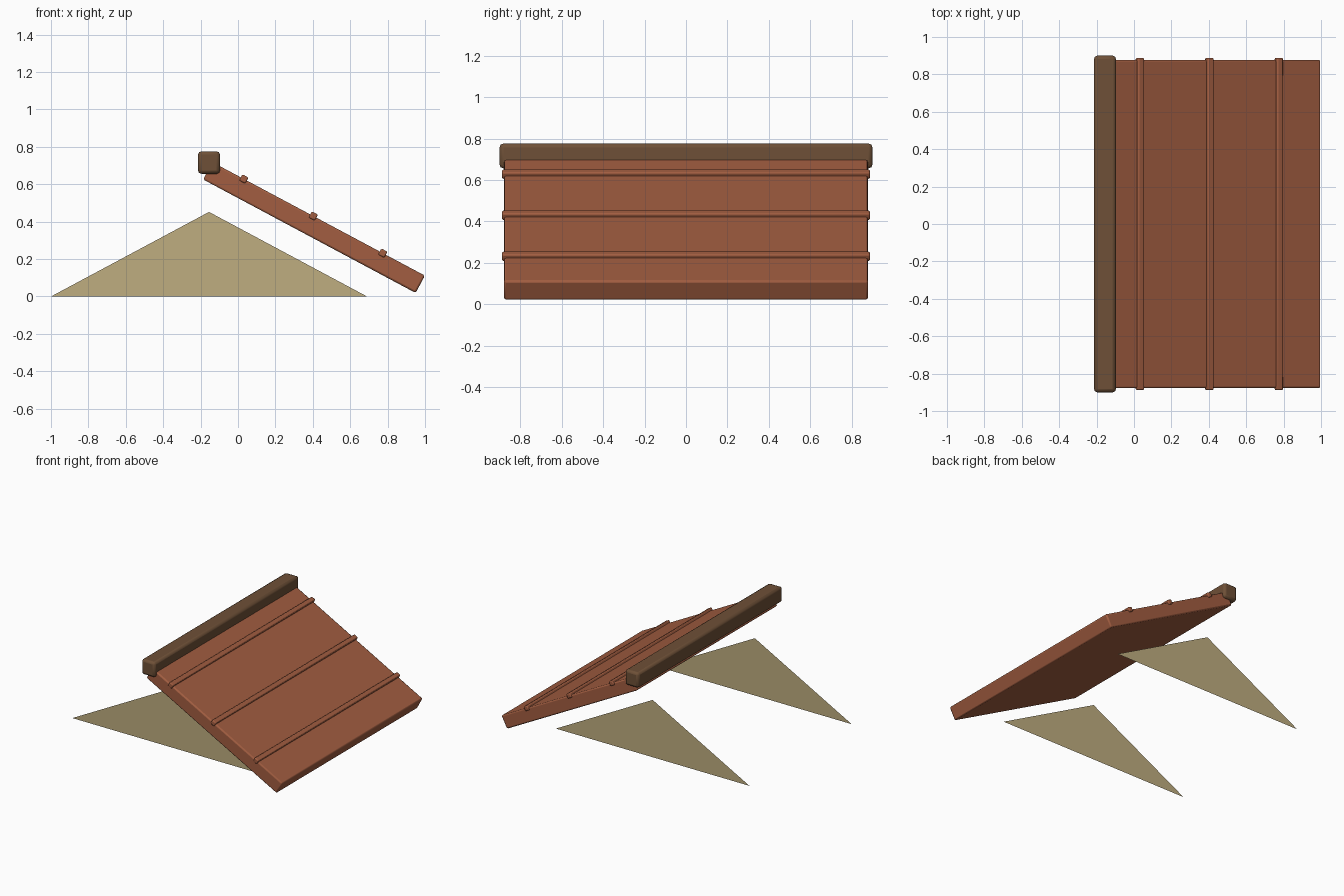
import bpy
import math
from mathutils import Vector

cube = bpy.data.objects.get("Cube")
if cube:
    bpy.data.objects.remove(cube, do_unlink=True)


def material(name, rgb):
    m = bpy.data.materials.new(name)
    m.use_nodes = True
    m.diffuse_color = (*rgb, 1)
    m.node_tree.nodes["Principled BSDF"].inputs["Base Color"].default_value = (*rgb, 1)
    return m


TILE = material("terracotta", (0.36, 0.11, 0.052))
WOOD = material("dark wood", (0.156, 0.08, 0.038))
PLASTER = material("straw plaster", (0.52, 0.42, 0.216))

PITCH = math.radians(28.1)
DOWN = Vector((math.cos(PITCH), 0, -math.sin(PITCH)))   # down the roof slope
OUT = Vector((math.sin(PITCH), 0, math.cos(PITCH)))     # away from the roof surface


def block(name, size, centre, mat, bevel, pitch=0.0):
    """Box with rounded edges, tilted about y."""
    bpy.ops.mesh.primitive_cube_add(size=1, location=centre, rotation=(0, pitch, 0))
    ob = bpy.context.object
    ob.name = name
    ob.scale = size
    bpy.ops.object.transform_apply(location=False, rotation=False, scale=True)
    ob.data.materials.append(mat)
    mod = ob.modifiers.new("rounded_edges", "BEVEL")
    mod.width = bevel
    mod.segments = 2
    bpy.ops.object.shade_smooth_by_angle(angle=math.radians(30))
    return ob


# Sloping roof slab
block("roof_slab", (1.288, 1.756, 0.105), DOWN * 0.185 + OUT * 0.5165, TILE, 0.010, PITCH)

# Battens running along the slab, half sunk into its upper surface
for i, along in enumerate((-0.268, 0.153, 0.574)):
    block(f"roof_batten_{i + 1}", (0.037, 1.776, 0.037),
          DOWN * along + OUT * 0.569, TILE, 0.007, PITCH)

# Ridge beam
block("ridge_beam", (0.118, 1.80, 0.12), (-0.155, 0, 0.716), WOOD, 0.018)

# Thin triangular gable panels
for name, y in (("front_gable", -0.637), ("back_gable", 0.637)):
    mesh = bpy.data.meshes.new(name)
    corners = [(-1.0, y, 0), (0.69, y, 0), (-0.155, y, 0.452)]
    mesh.from_pydata(corners, [], [(0, 1, 2) if y < 0 else (2, 1, 0)])
    mesh.materials.append(PLASTER)
    bpy.context.collection.objects.link(bpy.data.objects.new(name, mesh))
